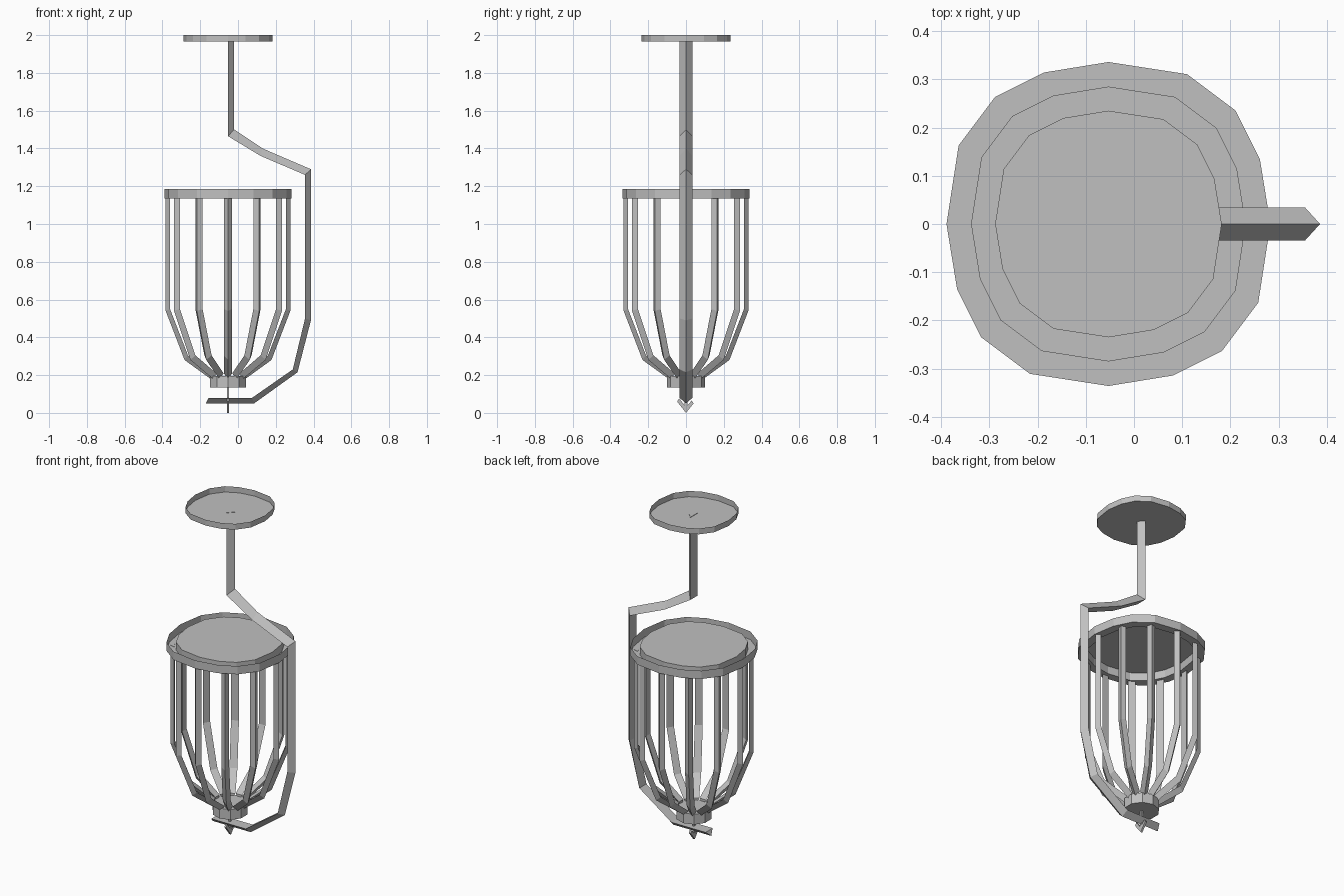
import bpy, bmesh, math
from mathutils import Matrix, Vector

cube = bpy.data.objects.get("Cube")
if cube:
    bpy.data.objects.remove(cube)

CX = -0.053  # axis of the basket and ceiling cap

# Single metal colour
metal = bpy.data.materials.new("grey_metal")
metal.use_nodes = True
grey = (0.53, 0.53, 0.53, 1)
metal.diffuse_color = grey
metal.node_tree.nodes["Principled BSDF"].inputs["Base Color"].default_value = grey


def finish(name, bm):
    bmesh.ops.recalc_face_normals(bm, faces=bm.faces)
    mesh = bpy.data.meshes.new(name)
    bm.to_mesh(mesh)
    bm.free()
    mesh.materials.append(metal)
    obj = bpy.data.objects.new(name, mesh)
    bpy.context.collection.objects.link(obj)
    return obj


# Sixteen-sided outline, repeated every quarter turn
QUARTER = [(1.0, 0.0), (0.935, 0.40), (0.785, 0.70), (0.485, 0.925)]
OUTLINE = []
for q in range(4):
    turn = Matrix.Rotation(q * math.pi / 2, 2)
    OUTLINE += [turn @ Vector(p) for p in QUARTER]


def stepped_pan(name, steps):
    """Sheet through (radius, z) rings, closed by a face on the last ring."""
    bm = bmesh.new()
    rings = [[bm.verts.new((CX + p.x * r, p.y * r, z)) for p in OUTLINE] for r, z in steps]
    n = len(OUTLINE)
    for a, b in zip(rings, rings[1:]):
        for i in range(n):
            j = (i + 1) % n
            bm.faces.new((a[i], a[j], b[j], b[i]))
    bm.faces.new(rings[-1])
    return finish(name, bm)


def ridged_bar(name, ridge, back, half, turn=0.0):
    """Triangular bar swept along matching ridge and back paths of (x, z)."""
    bm = bmesh.new()
    rot = Matrix.Rotation(turn, 4, 'Z')
    sections = []
    for (rx, rz), (bx, bz) in zip(ridge, back):
        pts = [(rx, 0, rz), (bx, half, bz), (bx, -half, bz)]
        sections.append([bm.verts.new(rot @ Vector(p)) for p in pts])
    for a, b in zip(sections, sections[1:]):
        for i in range(3):
            j = (i + 1) % 3
            bm.faces.new((a[i], a[j], b[j], b[i]))
    bm.faces.new(sections[0])
    bm.faces.new(sections[-1])
    return finish(name, bm)


# Ceiling cap: shallow open pan
stepped_pan("ceiling_cap", [(0.235, 2.0), (0.235, 1.965)])

# Basket lid: outer rim, trough and raised centre
stepped_pan("basket_lid", [(0.336, 1.185), (0.336, 1.135), (0.285, 1.135), (0.285, 1.183)])

# Bent hanging arm from the cap round to below the basket
ridge = [(-0.02, 1.967), (-0.02, 1.50), (0.13, 1.40), (0.386, 1.29),
         (0.386, 0.49), (0.315, 0.215), (0.085, 0.05), (-0.17, 0.05)]
back = [(-0.053, 1.967), (-0.053, 1.465), (0.12, 1.36), (0.355, 1.26),
        (0.355, 0.50), (0.29, 0.23), (0.075, 0.08), (-0.155, 0.08)]
ridged_bar("hanging_arm", ridge, back, 0.034)

# Twelve basket bars
bar_ridge = [(0.33, 1.137), (0.33, 0.54), (0.23, 0.28), (0.085, 0.175)]
bar_back = [(0.307, 1.137), (0.307, 0.55), (0.212, 0.305), (0.085, 0.21)]
for k in range(12):
    bar = ridged_bar(f"basket_bar_{k + 1}", bar_ridge, bar_back, 0.022, k * math.pi / 6)
    bar.location.x = CX

# Hub gathering the bars
bm = bmesh.new()
bmesh.ops.create_cone(bm, cap_ends=True, segments=10, radius1=0.1, radius2=0.1, depth=0.062)
bmesh.ops.translate(bm, verts=bm.verts, vec=(CX, 0, 0.165))
finish("basket_hub", bm)

# Thin pin under the hub
bm = bmesh.new()
bmesh.ops.create_cube(bm, size=1)
bmesh.ops.scale(bm, verts=bm.verts, vec=(0.01, 0.014, 0.12))
bmesh.ops.translate(bm, verts=bm.verts, vec=(CX, 0, 0.08))
finish("hub_pin", bm)

# Small V-shaped clip holding the pin to the arm
bm = bmesh.new()
outline = [(-0.047, 0.06), (0, 0.0), (0.04, 0.05), (0.03, 0.065), (0, 0.03), (-0.036, 0.077)]
base = bm.faces.new([bm.verts.new((CX - 0.006, y, z)) for y, z in outline])
grown = bmesh.ops.extrude_face_region(bm, geom=[base])
moved = [v for v in grown["geom"] if isinstance(v, bmesh.types.BMVert)]
bmesh.ops.translate(bm, verts=moved, vec=(0.012, 0, 0))
finish("pin_clip", bm)
